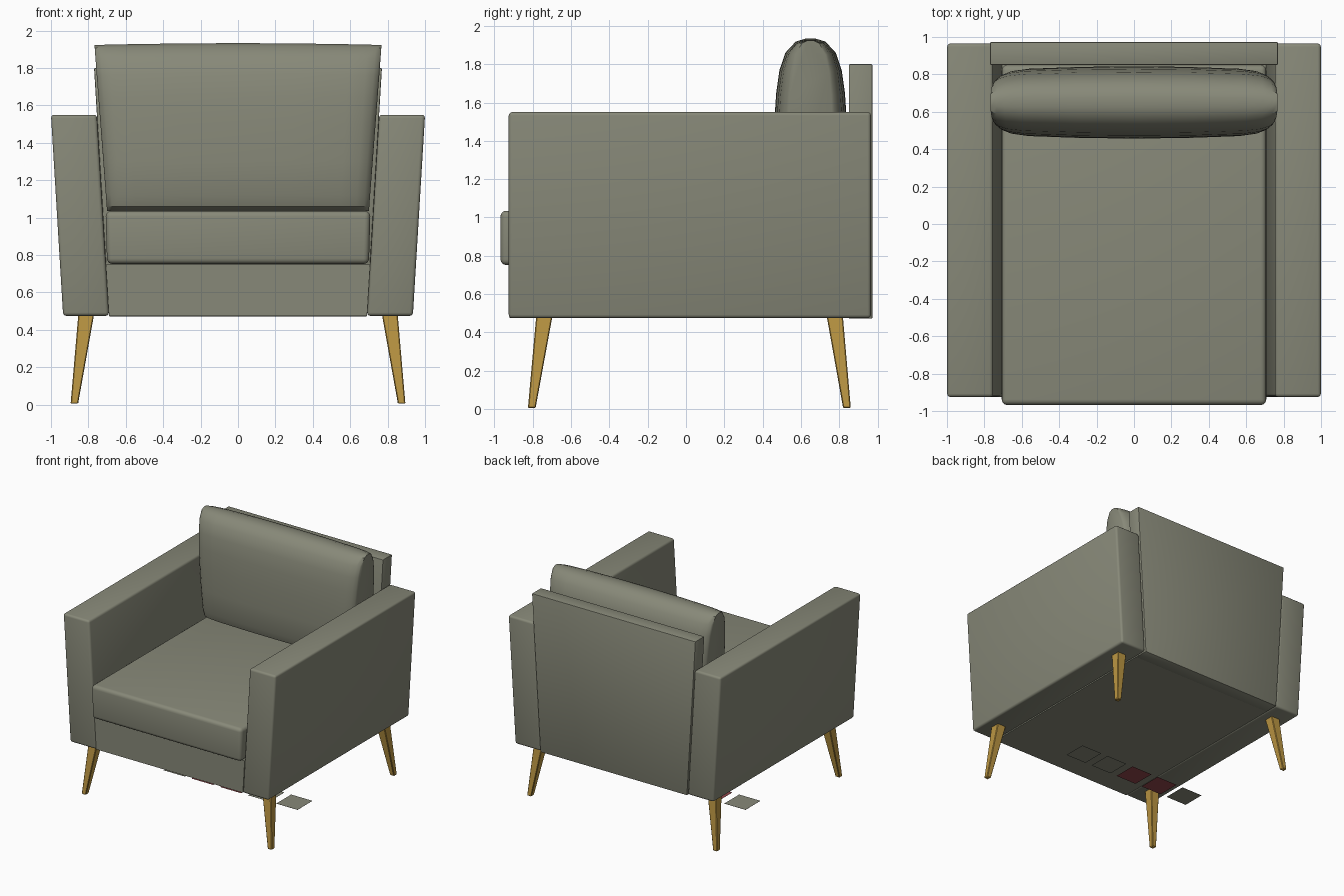
import bpy, bmesh, math

if "Cube" in bpy.data.objects:
    bpy.data.objects.remove(bpy.data.objects["Cube"])


def material(name, rgb):
    m = bpy.data.materials.new(name)
    m.diffuse_color = (*rgb, 1)
    m.use_nodes = True
    m.node_tree.nodes["Principled BSDF"].inputs["Base Color"].default_value = m.diffuse_color
    return m


FABRIC = material("olive grey fabric", (0.245, 0.25, 0.19))
WOOD = material("golden wood", (0.50, 0.305, 0.055))
RED = material("dark red", (0.28, 0.062, 0.07))


def finish(name, bm, mat, bevel=0, segments=3):
    bmesh.ops.recalc_face_normals(bm, faces=bm.faces)
    if bevel:
        bmesh.ops.bevel(bm, geom=bm.edges[:], offset=bevel, segments=segments,
                        profile=0.5, affect='EDGES')
    me = bpy.data.meshes.new(name)
    bm.to_mesh(me)
    bm.free()
    me.materials.append(mat)
    me.shade_smooth()
    me.set_sharp_from_angle(angle=math.radians(35))
    ob = bpy.data.objects.new(name, me)
    bpy.context.collection.objects.link(ob)
    return ob


def loft(bm, rings):
    """Skin a list of equal-length closed rings and cap both ends."""
    vs = [[bm.verts.new(p) for p in r] for r in rings]
    n = len(vs[0])
    for a, b in zip(vs, vs[1:]):
        for i in range(n):
            j = (i + 1) % n
            bm.faces.new((a[i], a[j], b[j], b[i]))
    bm.faces.new(vs[0])
    bm.faces.new(vs[-1])


def rect(x0, x1, y0, y1, z):
    return [(x0, y0, z), (x1, y0, z), (x1, y1, z), (x0, y1, z)]


def tapered_box(name, low, high, mat, bevel=0, segments=3):
    bm = bmesh.new()
    loft(bm, [rect(*low), rect(*high)])
    return finish(name, bm, mat, bevel, segments)


def inner(z):
    """Half width between the leaning arms at height z."""
    return 0.69 + 0.06 * (z - 0.475)


# Arms, leaning outwards
for side, s in (("left", -1), ("right", 1)):
    tapered_box(side + "_arm",
                (s * inner(0.475), s * 0.935, -0.925, 0.965, 0.475),
                (s * inner(1.55), s * 1.0, -0.925, 0.965, 1.55), FABRIC, 0.018)

# Seat base and back panel
tapered_box("seat_base", (-inner(0.475), inner(0.475), -0.92, 0.90, 0.475),
            (-inner(0.75), inner(0.75), -0.92, 0.90, 0.75), FABRIC)
tapered_box("back_panel", (-inner(0.475), inner(0.475), 0.85, 0.973, 0.472),
            (-inner(1.8), inner(1.8), 0.85, 0.973, 1.8), FABRIC, 0.006, 2)

# Seat cushion
tapered_box("seat_cushion", (-0.70, 0.70, -0.968, 0.85, 0.752),
            (-0.708, 0.708, -0.968, 0.85, 1.035), FABRIC, 0.03, 4)

# Back cushion: one side profile swept across, thinning toward the ends
half = [(-0.6, 1.035), (-0.85, 1.06), (-0.96, 1.12), (-1, 1.3), (-0.98, 1.5),
        (-0.93, 1.65), (-0.84, 1.77), (-0.68, 1.86), (-0.4, 1.918), (-0.14, 1.933)]
profile = half + [(-y, z) for y, z in reversed(half)]
stations = [(0, 0.193), (0.4, 0.19), (0.78, 0.18), (0.9, 0.168), (0.96, 0.15),
            (0.99, 0.13), (1, 0.115)]
stations = [(-u, t) for u, t in reversed(stations[1:])] + stations
bm = bmesh.new()
loft(bm, [[(u * (0.70 + 0.075 * (z - 1.035)), 0.65 + t * y,
            z - 0.01 * u * u * (z > 1.6)) for y, z in profile]
          for u, t in stations])
finish("back_cushion", bm, FABRIC)

# Splayed tapered legs
for name, y_low, y_high in (("front_leg", -0.805, -0.74), ("back_leg", 0.84, 0.777)):
    for s in (-1, 1):
        ring = []
        for cx, cy, h, z in ((0.875, y_low, 0.02, 0.005), (0.812, y_high, 0.042, 0.48)):
            ring.append((s * cx - h, s * cx + h, cy - h, cy + h, z))
        tapered_box(("left_" if s < 0 else "right_") + name, ring[0], ring[1],
                    WOOD, 0.005, 1)

# Flat square sample plates lying on the ground under the chair
for i, mat in enumerate((FABRIC, RED, RED, FABRIC, FABRIC)):
    x = (i - 2) * 0.265
    bm = bmesh.new()
    loft(bm, [rect(x - 0.1, x + 0.1, -0.1, 0.1, z) for z in (0, 0.001)])
    finish("floor_plate_%d" % (i + 1), bm, mat)
